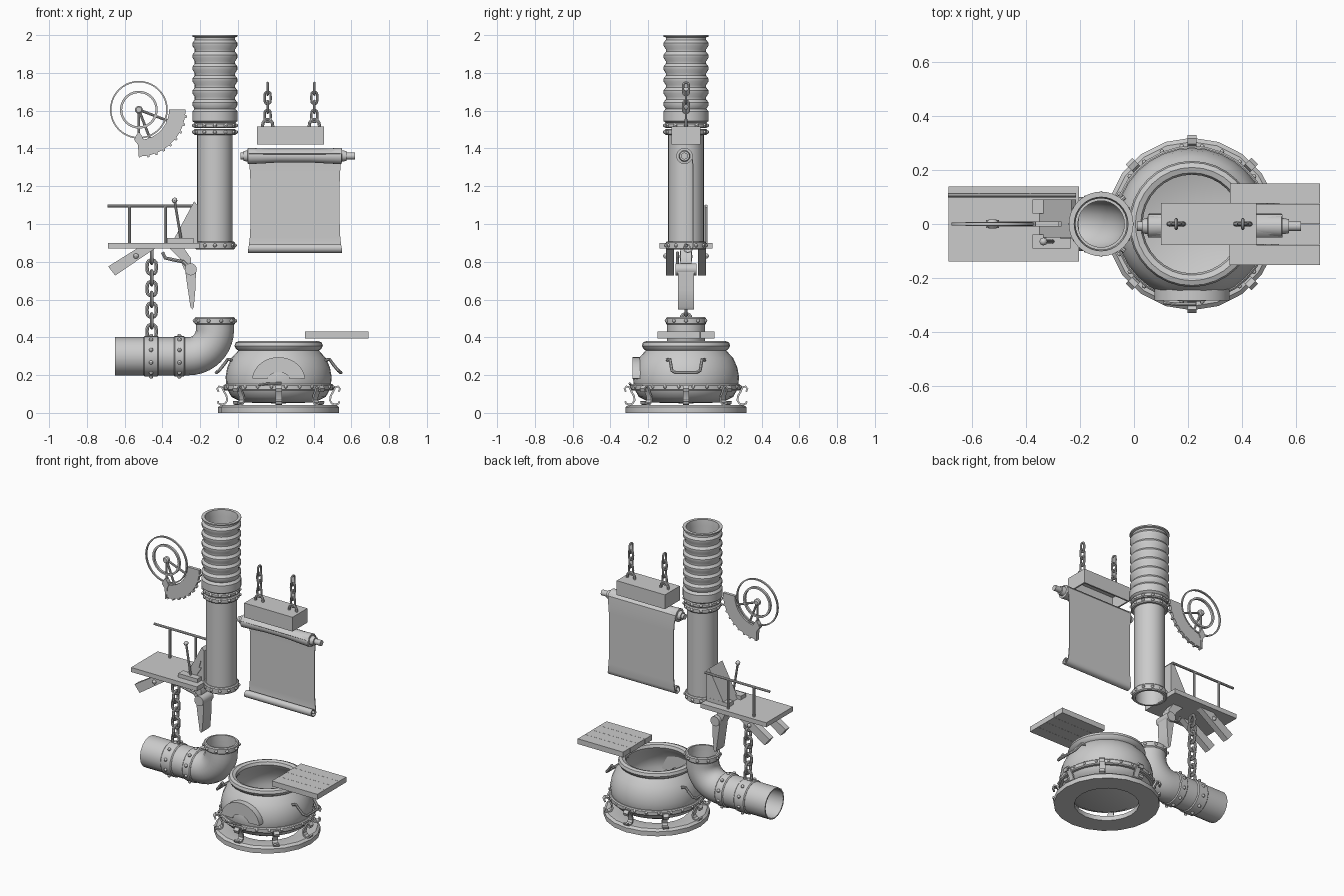
import bpy, bmesh, math
from mathutils import Matrix, Vector

if "Cube" in bpy.data.objects:
    bpy.data.objects.remove(bpy.data.objects["Cube"])

I = Matrix.Identity(4)
T = Matrix.Translation
R = Matrix.Rotation
cos, sin, pi = math.cos, math.sin, math.pi


def add(name, bm, M=I):
    bmesh.ops.remove_doubles(bm, verts=bm.verts, dist=1e-5)
    bmesh.ops.recalc_face_normals(bm, faces=bm.faces)
    bm.transform(M)
    me = bpy.data.meshes.new(name)
    bm.to_mesh(me)
    bm.free()
    ob = bpy.data.objects.new(name, me)
    bpy.context.collection.objects.link(ob)
    return ob


def lathe(name, prof, M=I, segs=24, closed=True):
    bm = bmesh.new()
    rings = [[bm.verts.new((r * cos(2 * pi * i / segs), r * sin(2 * pi * i / segs), z))
              for i in range(segs)] for r, z in prof]
    n = len(prof)
    for k in range(n if closed else n - 1):
        a, b = rings[k], rings[(k + 1) % n]
        for i in range(segs):
            j = (i + 1) % segs
            bm.faces.new((a[i], a[j], b[j], b[i]))
    return add(name, bm, M)


def band(name, r0, r1, z0, z1, M=I, segs=24):
    c = 0.006
    return lathe(name, [(r0, z0), (r1 - c, z0), (r1, z0 + c), (r1, z1 - c), (r1 - c, z1), (r0, z1)], M, segs)


def box(name, lo, hi, M=I):
    bm = bmesh.new()
    bmesh.ops.create_cube(bm, size=1)
    lo, hi = Vector(lo), Vector(hi)
    bm.transform(T((lo + hi) / 2) @ Matrix.Diagonal((*(hi - lo), 1)))
    return add(name, bm, M)


def plate(name, pts, y0, y1):
    """Outline in x, z pushed along y."""
    bm = bmesh.new()
    f = bm.faces.new([bm.verts.new((x, y0, z)) for x, z in pts])
    g = bmesh.ops.extrude_face_region(bm, geom=[f])['geom']
    bmesh.ops.translate(bm, verts=[v for v in g if isinstance(v, bmesh.types.BMVert)], vec=(0, y1 - y0, 0))
    return add(name, bm)


def tube(name, paths, r, cyclic=False, caps=True, res=2):
    cu = bpy.data.curves.new(name, 'CURVE')
    cu.dimensions = '3D'
    cu.bevel_depth, cu.bevel_resolution, cu.use_fill_caps = r, res, caps
    for p in paths:
        s = cu.splines.new('POLY')
        s.points.add(len(p) - 1)
        for q, co in zip(s.points, p):
            q.co = (*co, 1)
        s.use_cyclic_u = cyclic
    ob = bpy.data.objects.new(name, cu)
    bpy.context.collection.objects.link(ob)
    return ob


def strip(name, rows, th, M=I):
    """Thin sheet through rows of (x0, x1, y, z)."""
    bm = bmesh.new()
    v = [(bm.verts.new((a, y, z)), bm.verts.new((b, y, z))) for a, b, y, z in rows]
    for p, q in zip(v, v[1:]):
        bm.faces.new((p[0], p[1], q[1], q[0]))
    ob = add(name, bm, M)
    m = ob.modifiers.new('thick', 'SOLIDIFY')
    m.thickness, m.offset = th, 0
    return ob


def rivets(name, pts, r):
    bm = bmesh.new()
    for p in pts:
        bmesh.ops.create_uvsphere(bm, u_segments=8, v_segments=6, radius=r, matrix=T(p))
    return add(name, bm)


def circle(M, r, n, z=0):
    return [M @ Vector((r * cos(2 * pi * i / n), r * sin(2 * pi * i / n), z)) for i in range(n)]


def chain(name, x, z0, n, step, w, h, r):
    links = []
    for k in range(n):
        pts = []
        for i in range(14):
            a = 2 * pi * i / 14
            s = w * cos(a)
            t = w * sin(a) + (h - w) * (1 if sin(a) > 0.01 else -1 if sin(a) < -0.01 else 0)
            z = z0 + k * step + t
            pts.append((x + s, 0, z) if k % 2 == 0 else (x, s, z))
        links.append(pts)
    return tube(name, links, r, cyclic=True, caps=False)


# Cauldron: base ring, pot, riveted band
C = T((0.215, 0, 0))
lathe('base_ring', [(0.195, 0), (0.32, 0), (0.32, 0.03), (0.305, 0.043), (0.25, 0.043), (0.195, 0.03)], C, 20)
lathe('pot', [(0, 0.05), (0.19, 0.055), (0.25, 0.085), (0.275, 0.13), (0.281, 0.19), (0.272, 0.24), (0.25, 0.29),
              (0.213, 0.33), (0.225, 0.338), (0.234, 0.355), (0.228, 0.373), (0.21, 0.38), (0.19, 0.373),
              (0.183, 0.355), (0.195, 0.33), (0.245, 0.27), (0.262, 0.19), (0.24, 0.11), (0.18, 0.075), (0, 0.07)],
      C, 32, closed=False)
band('pot_band', 0.26, 0.29, 0.118, 0.152, C, 32)
rivets('pot_rivets', circle(C @ R(pi / 24, 4, 'Z'), 0.29, 24, 0.138), 0.009)
LEG = [(0.318, 0.112), (0.325, 0.128), (0.315, 0.14), (0.3, 0.136), (0.29, 0.115), (0.276, 0.09),
       (0.272, 0.066), (0.282, 0.05), (0.3, 0.044), (0.318, 0.05), (0.322, 0.062)]
for k in range(8):
    strip('pot_leg', [(-0.017, 0.017, r, z) for r, z in LEG], 0.01, C @ R(k * pi / 4, 4, 'Z'))
for s, n in ((1, 'right'), (-1, 'left')):
    p = [(0.25, 0.1, 0.28), (0.27, 0.085, 0.283), (0.29, 0.08, 0.255), (0.315, 0.075, 0.225), (0.33, 0.055, 0.213)]
    p = p + [(a, -b, c) for a, b, c in reversed(p)]
    tube(n + '_pot_handle', [[(0.215 + s * a, b, c) for a, b, c in p]], 0.009)


# Dial plate on the pot front
def arc(cx, cz, r, a0, a1, n, k=1.0):
    return [(cx + r * cos(math.radians(a0 + (a1 - a0) * i / n)),
             cz + k * r * sin(math.radians(a0 + (a1 - a0) * i / n))) for i in range(n + 1)]


plate('dial_plate', arc(0.215, 0.173, 0.14, 4, 176, 18, 0.87) + arc(0.215, 0.173, 0.06, 172, 8, 10, 0.7), -0.283, -0.23)
tube('dial_pointer', [[(0.11, -0.292, 0.148), (0.16, -0.298, 0.155), (0.23, -0.298, 0.157)]], 0.006)

# Plank lid beside the pot
for k in range(4):
    y = -0.152 + k * 0.076
    box('lid_plank', (0.355 + 0.002 * (k % 2), y, 0.395), (0.69, y + 0.075, 0.43))

# Elbow pipe
X = -0.122
bend = [(X - 0.14 + 0.14 * sin(i * pi / 20), 0, 0.44 - 0.14 * cos(i * pi / 20)) for i in range(11)]
e = tube('elbow_pipe', [[(-0.65, 0, 0.3)] + bend + [(X, 0, 0.5)]], 0.097, caps=False, res=6)
m = e.modifiers.new('wall', 'SOLIDIFY')
m.thickness, m.offset = 0.008, 0
H = T((0, 0, 0.3)) @ R(pi / 2, 4, 'Y')
for x0, x1 in ((-0.5, -0.42), (-0.34, -0.28)):
    band('pipe_collar', 0.09, 0.107, x0, x1, H)
    rivets('collar_rivets', circle(H, 0.108, 10, (x0 + x1) / 2), 0.011)
F = T((X, 0, 0))
band('elbow_flange', 0.09, 0.107, 0.467, 0.507, F)
rivets('elbow_rivets', circle(F, 0.108, 10, 0.487), 0.01)

# Chimney: straight tube, flanges, bellows
lathe('chimney_tube', [(0.094, 0.87), (0.094, 1.5), (0.086, 1.5), (0.086, 0.87)], F, 32)
for z0, z1, r in ((0.865, 0.908, 0.106), (1.47, 1.503, 0.112), (1.508, 1.535, 0.112)):
    band('chimney_flange', 0.086, r, z0, z1, F, 32)
    rivets('chimney_rivets', circle(F, r, 12, (z0 + z1) / 2), 0.01)
bel = [(0.1, 1.53), (0.12, 1.545), (0.12, 1.595), (0.108, 1.61)]
for k in range(6):
    z = 1.61 + k * 0.063
    bel += [(0.119, z + 0.018), (0.119, z + 0.034), (0.107, z + 0.05), (0.107, z + 0.063)]
bel += [(0.12, 1.992), (0.12, 2.0), (0.1, 2.0), (0.095, 1.96), (0.095, 1.53)]
lathe('chimney_bellows', bel, F, 32)

# Platform with railing and braces
box('platform', (-0.688, -0.14, 0.87), (-0.205, 0.14, 0.9))
tube('railing', [[(-0.69, 0.107, 1.095), (-0.215, 0.107, 1.095)]] +
     [[(x, 0.107, 0.9), (x, 0.107, 1.1)] for x in (-0.575, -0.385)], 0.008)
for s in (-1, 1):
    plate('platform_brace', [(-0.687, 0.775), (-0.65, 0.727), (-0.44, 0.87), (-0.535, 0.87)], s * 0.063, s * 0.105)
    box('console_foot', (-0.376, s * 0.065 - 0.026, 0.9), (-0.235, s * 0.065 + 0.026, 0.925))
rivets('brace_bolts', [(-0.54, -0.107, 0.83), (-0.54, 0.107, 0.83)], 0.014)

# Control console and lever
plate('control_console', [(-0.35, 0.9), (-0.232, 1.12), (-0.215, 1.1), (-0.215, 0.9)], -0.05, 0.09)
plate('console_bolt_mark', [(-0.235, 1.03), (-0.272, 0.97), (-0.252, 0.973), (-0.262, 0.935), (-0.23, 0.985),
                            (-0.248, 0.985)], -0.056, -0.049)
tube('lever', [[(-0.3, -0.065, 0.91), (-0.335, -0.065, 1.12)]], 0.007)
rivets('lever_knob', [(-0.336, -0.065, 1.125)], 0.015)

# Hinged arm under the platform
plate('hinge_bracket', [(-0.36, 0.87), (-0.31, 0.82), (-0.285, 0.76), (-0.25, 0.78), (-0.25, 0.82), (-0.285, 0.87)],
      -0.03, 0.03)
tube('bracket_rod', [[(-0.4, -0.045, 0.85), (-0.385, -0.045, 0.82), (-0.34, -0.045, 0.81), (-0.29, -0.045, 0.8),
                      (-0.25, -0.045, 0.76)]], 0.009)
lathe('hinge_pin', [(0, -0.055), (0.032, -0.055), (0.032, 0.055), (0, 0.055)],
      T((-0.25, 0, 0.76)) @ R(pi / 2, 4, 'X'), 16, closed=False)
plate('hinged_blade', [(-0.28, 0.755), (-0.265, 0.65), (-0.252, 0.56), (-0.242, 0.548), (-0.234, 0.56),
                       (-0.226, 0.65), (-0.222, 0.76)], -0.043, 0.043)

# Chains
chain('pipe_chain', -0.457, 0.43, 8, 0.057, 0.025, 0.038, 0.009)
for x in (0.157, 0.404):
    chain('sign_chain', x, 1.572, 4, 0.048, 0.016, 0.032, 0.0065)
    tube('chain_eye', [[(x + a, 0, z) for a, z in ((-0.028, 1.51), (-0.025, 1.535), (-0.012, 1.553), (0.012, 1.553),
                                                   (0.025, 1.535), (0.028, 1.51))]], 0.0085)

# Gear wheel: rings, hub, spokes, toothed sector, pendant
wx, wz = -0.525, 1.605
W = T((wx, 0, wz)) @ R(pi / 2, 4, 'X')
for n, r, t, d in (('outer_wheel_ring', 0.149, 0.004, 0.006), ('inner_wheel_ring', 0.094, 0.006, 0.008)):
    lathe(n, [(r - t, -d), (r + t, -d), (r + t, d), (r - t, d)], W, 40)
lathe('wheel_hub', [(0, -0.016), (0.014, -0.016), (0.021, -0.008), (0.021, 0.008), (0.014, 0.016), (0, 0.016)],
      W, 16, closed=False)
tube('wheel_spokes', [[(wx, 0, wz), (x, 0, z)] for x, z in ((-0.375, 1.548), (-0.465, 1.45), (-0.525, 1.47))], 0.007)
teeth = []
for k in range(9):
    a = -k * 10
    for da, r in ((0, 0.247), (-6.5, 0.247), (-7, 0.257), (-9.5, 0.257), (-10, 0.247)):
        if a + da >= -88:
            t = math.radians(a + da)
            p = (wx + r * cos(t), wz + r * sin(t))
            if not teeth or math.dist(p, teeth[-1]) > 1e-4:
                teeth.append(p)
plate('gear_sector', teeth + arc(wx, wz, 0.16, -88, 0, 14), -0.01, 0.01)
plate('wheel_pendant', [(-0.55, 1.445), (-0.542, 1.465), (-0.525, 1.49), (-0.508, 1.465), (-0.5, 1.445),
                        (-0.512, 1.425), (-0.515, 1.355), (-0.525, 1.35), (-0.53, 1.42)], -0.014, 0.014)

# Hanging header box, open underneath
x0, x1, y0, z0, z1, t = 0.1, 0.455, 0.078, 1.42, 1.515, 0.01
box('header_top', (x0, -y0, z1 - t), (x1, y0, z1))
for s in (-1, 1):
    box('header_long_wall', (x0, min(s * y0, s * (y0 - t)), z0), (x1, max(s * y0, s * (y0 - t)), z1 - t))
for a in (x0, x1 - t):
    box('header_end_wall', (a, -y0 + t, z0), (a + t, y0 - t, z1 - t))

# Scroll: rod, end rolls, hanging sheet curled at the bottom
S = T((0, -0.008, 1.36)) @ R(pi / 2, 4, 'Y')
lathe('scroll_rod', [(0, 0.012), (0.018, 0.012), (0.018, 0.62), (0, 0.62)], S, 16, closed=False)
lathe('scroll_roll', [(0, 0.03), (0.026, 0.03), (0.03, 0.05), (0.043, 0.052), (0.04, 0.12), (0.034, 0.22), (0.034, 0.38),
                      (0.04, 0.48), (0.043, 0.548), (0.03, 0.55), (0.026, 0.575), (0, 0.575)], S, 20, closed=False)
prof = [(-0.008 + 0.042 * cos(a), 1.36 + 0.036 * sin(a)) for a in (pi * 0.9, pi * 0.7, pi / 2, pi * 0.3, pi * 0.1)]
prof += [(0.036, 1.36 - 0.48 * i / 10) for i in range(1, 11)]
prof += [(0.008 + (0.028 - 0.0009 * i) * cos(-i * pi / 8), 0.874 + (0.028 - 0.0009 * i) * sin(-i * pi / 8))
         for i in range(1, 20)]
rows = []
for y, z in prof:
    u = min(1, abs(z - 1.11) / 0.25)
    w = 0.236 + 0.013 * u ** 4
    rows.append((0.302 - w, 0.302 + w, y, z))
strip('scroll_sheet', rows, 0.006)

# Turn everything into meshes and smooth the rounded parts
bpy.ops.object.select_all(action='SELECT')
bpy.context.view_layer.objects.active = bpy.data.objects['pot']
bpy.ops.object.convert(target='MESH')
bpy.ops.object.shade_smooth_by_angle(angle=math.radians(35))
